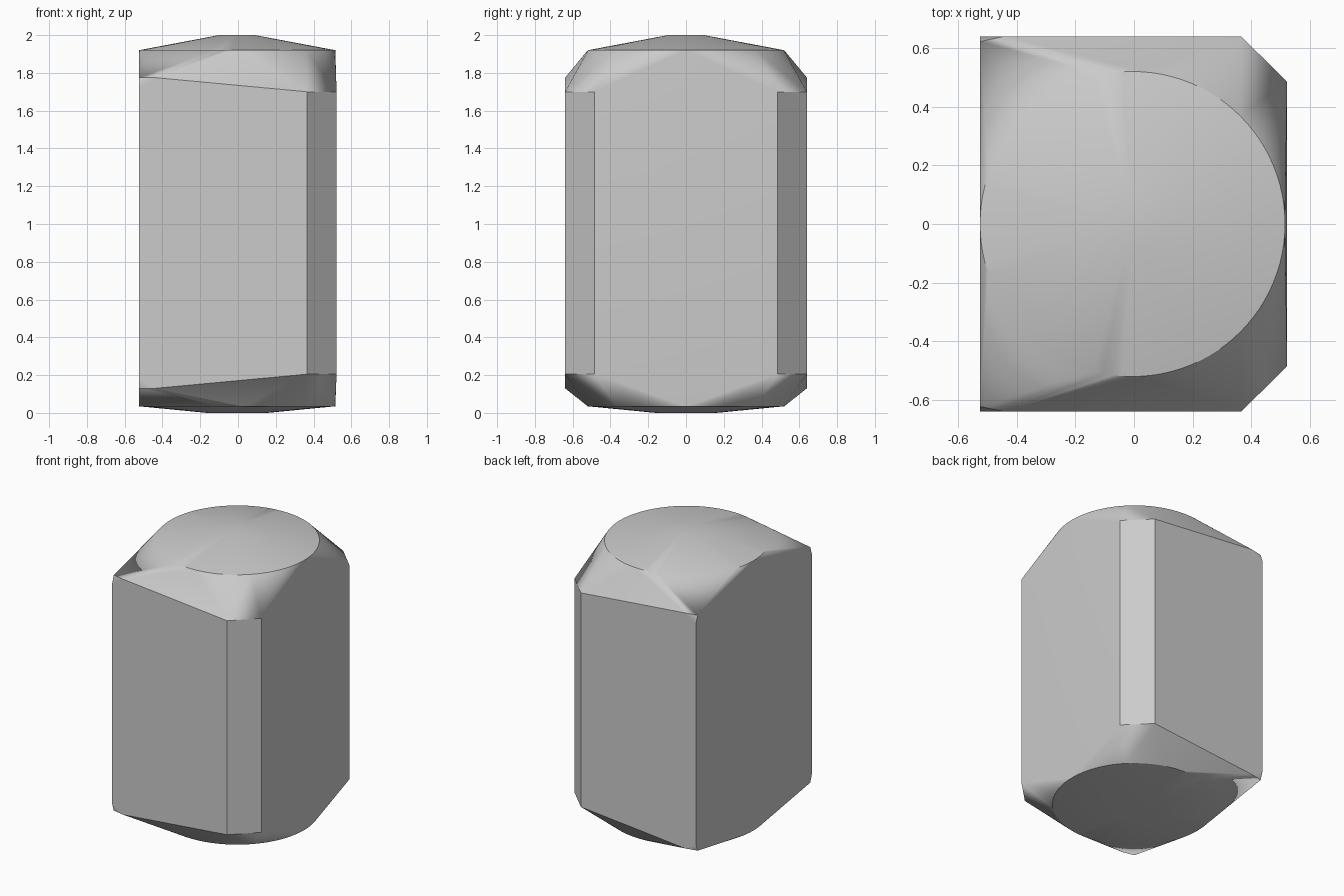
import bpy
import bmesh
from math import cos, sin, pi, radians

cube = bpy.data.objects.get("Cube")
if cube:
    bpy.data.objects.remove(cube, do_unlink=True)

# Single grey finish
grey = bpy.data.materials.new("light_grey")
grey.use_nodes = True
colour = (0.6, 0.6, 0.6, 1)
grey.diffuse_color = colour
grey.node_tree.nodes["Principled BSDF"].inputs["Base Color"].default_value = colour


def ring(radius, z, count=96, centre=-0.005):
    return [(centre + radius * cos(2 * pi * i / count),
             radius * sin(2 * pi * i / count), z) for i in range(count)]


# Domed round ends: a wide rim and a small flat cap
points = ring(0.52, 1.92) + ring(0.095, 2.0) + ring(0.52, 0.035) + ring(0.16, 0)

# Body corners: chamfered on the +x side, clipped on the -x side
for side in (-1, 1):
    for top in (True, False):
        def level(z):
            return z if top else 1.905 - z
        for x, y, z in ((0.365, 0.64, 1.70), (0.522, 0.485, 1.70),
                        (-0.44, 0.64, 1.775), (-0.525, 0.622, 1.775),
                        (-0.525, 0.64, 1.72)):
            points.append((x, side * y, level(z)))

# Wrap the points in one convex shell
bm = bmesh.new()
for p in points:
    bm.verts.new(p)
hull = bmesh.ops.convex_hull(bm, input=bm.verts[:])
loose = [v for v in bm.verts if not v.link_faces]
bmesh.ops.delete(bm, geom=loose, context='VERTS')
bmesh.ops.dissolve_limit(bm, angle_limit=radians(0.3),
                         verts=bm.verts[:], edges=bm.edges[:])
bmesh.ops.recalc_face_normals(bm, faces=bm.faces[:])
mesh = bpy.data.meshes.new("domed_body")
bm.to_mesh(mesh)
bm.free()
mesh.materials.append(grey)
body = bpy.data.objects.new("domed_body", mesh)
bpy.context.collection.objects.link(body)

# Soft shoulders, crisp corners, flat walls
bpy.ops.object.select_all(action='DESELECT')
body.select_set(True)
bpy.context.view_layer.objects.active = body
bpy.ops.object.shade_smooth_by_angle(angle=radians(30))
weighted = body.modifiers.new("flat_walls", 'WEIGHTED_NORMAL')
weighted.keep_sharp = True
